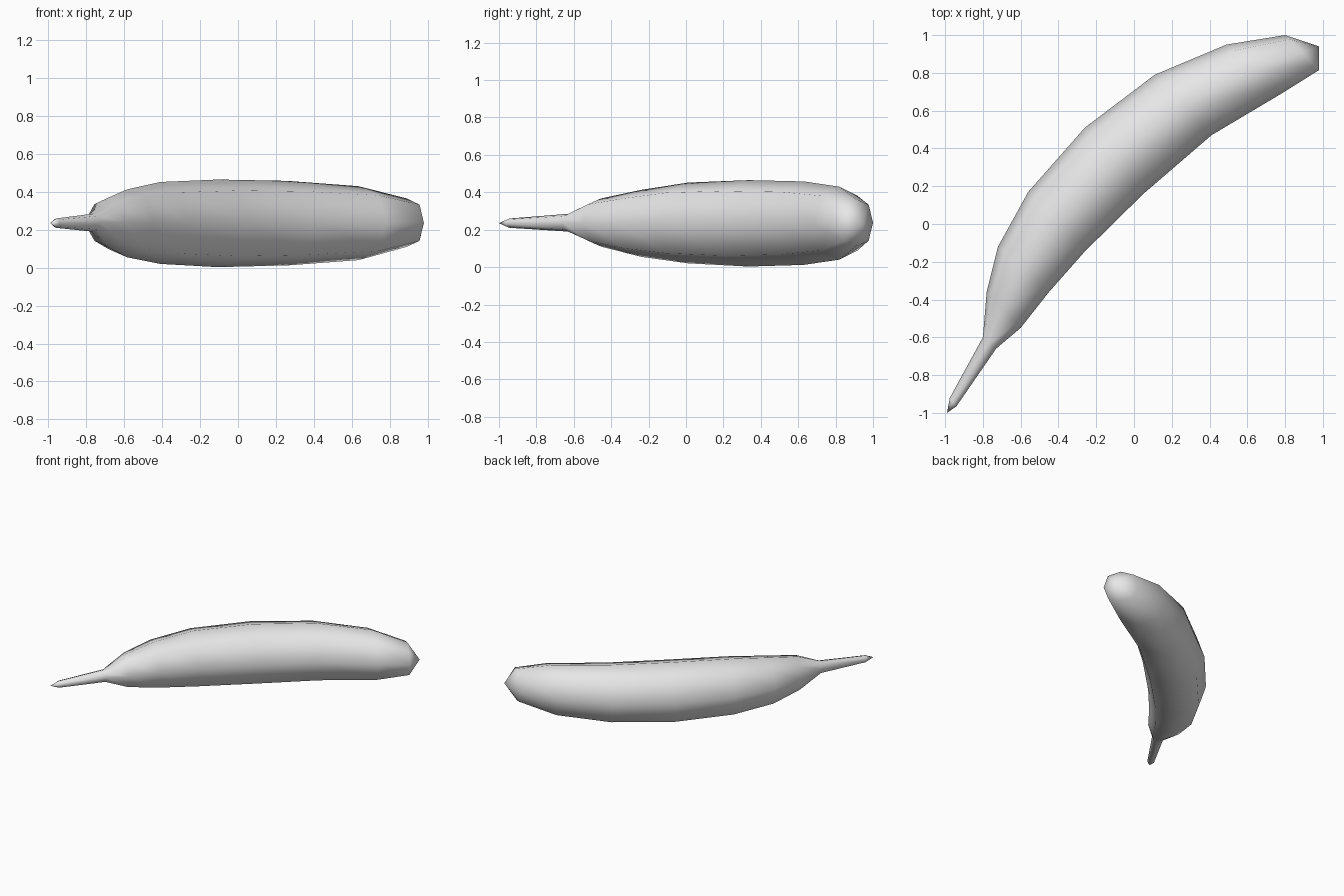
import bpy, bmesh, math
from mathutils import Vector

cube = bpy.data.objects.get("Cube")
if cube:
    bpy.data.objects.remove(cube, do_unlink=True)

# Single plain skin colour
skin = bpy.data.materials.new("plain_grey")
skin.use_nodes = True
grey = (0.8, 0.8, 0.8, 1)
skin.diffuse_color = grey
skin.node_tree.nodes["Principled BSDF"].inputs["Base Color"].default_value = grey

SIDES = 8
# Cross-sections from stalk to blossom end:
# outer edge x, y, inner edge x, y, bottom z, top z
SECTIONS = [
    (-0.975, -0.92, -0.94, -0.965, 0.21, 0.26),
    (-0.80, -0.60, -0.73, -0.66, 0.19, 0.285),
    (-0.78, -0.36, -0.60, -0.55, 0.11, 0.367),
    (-0.72, -0.12, -0.45, -0.36, 0.055, 0.413),
    (-0.56, 0.17, -0.26, -0.145, 0.02, 0.452),
    (-0.26, 0.51, 0.05, 0.16, 0.003, 0.465),
    (0.11, 0.79, 0.41, 0.47, 0.012, 0.458),
    (0.49, 0.95, 0.78, 0.69, 0.04, 0.43),
    (0.80, 1.0, 0.98, 0.815, 0.11, 0.365),
]
STALK_TIP = (-0.99, -1.0, 0.235)
BLOSSOM_TIP = (0.98, 0.94, 0.235)


def add_ring(bm, section):
    ox, oy, ix, iy, low, high = section
    mid = Vector(((ox + ix) / 2, (oy + iy) / 2, (low + high) / 2))
    across = Vector(((ox - ix) / 2, (oy - iy) / 2, 0))
    up = Vector((0, 0, (high - low) / 2))
    ring = []
    for i in range(SIDES):
        a = math.tau * i / SIDES
        full = 1.06 if i % 2 else 1  # slightly squared corners
        ring.append(bm.verts.new(mid + full * (across * math.cos(a) + up * math.sin(a))))
    return ring


# Curved fruit body with its stalk
bm = bmesh.new()
rings = [add_ring(bm, s) for s in SECTIONS]
for a, b in zip(rings, rings[1:]):
    for i in range(SIDES):
        j = (i + 1) % SIDES
        bm.faces.new((a[i], a[j], b[j], b[i]))

# Pointed ends
for ring, tip in ((rings[0], STALK_TIP), (rings[-1], BLOSSOM_TIP)):
    point = bm.verts.new(tip)
    for i in range(SIDES):
        bm.faces.new((ring[i], ring[(i + 1) % SIDES], point))

bmesh.ops.recalc_face_normals(bm, faces=bm.faces[:])
for face in bm.faces:
    face.smooth = True
mesh = bpy.data.meshes.new("curved_fruit")
bm.to_mesh(mesh)
bm.free()
mesh.materials.append(skin)
fruit = bpy.data.objects.new("curved_fruit", mesh)
bpy.context.collection.objects.link(fruit)
